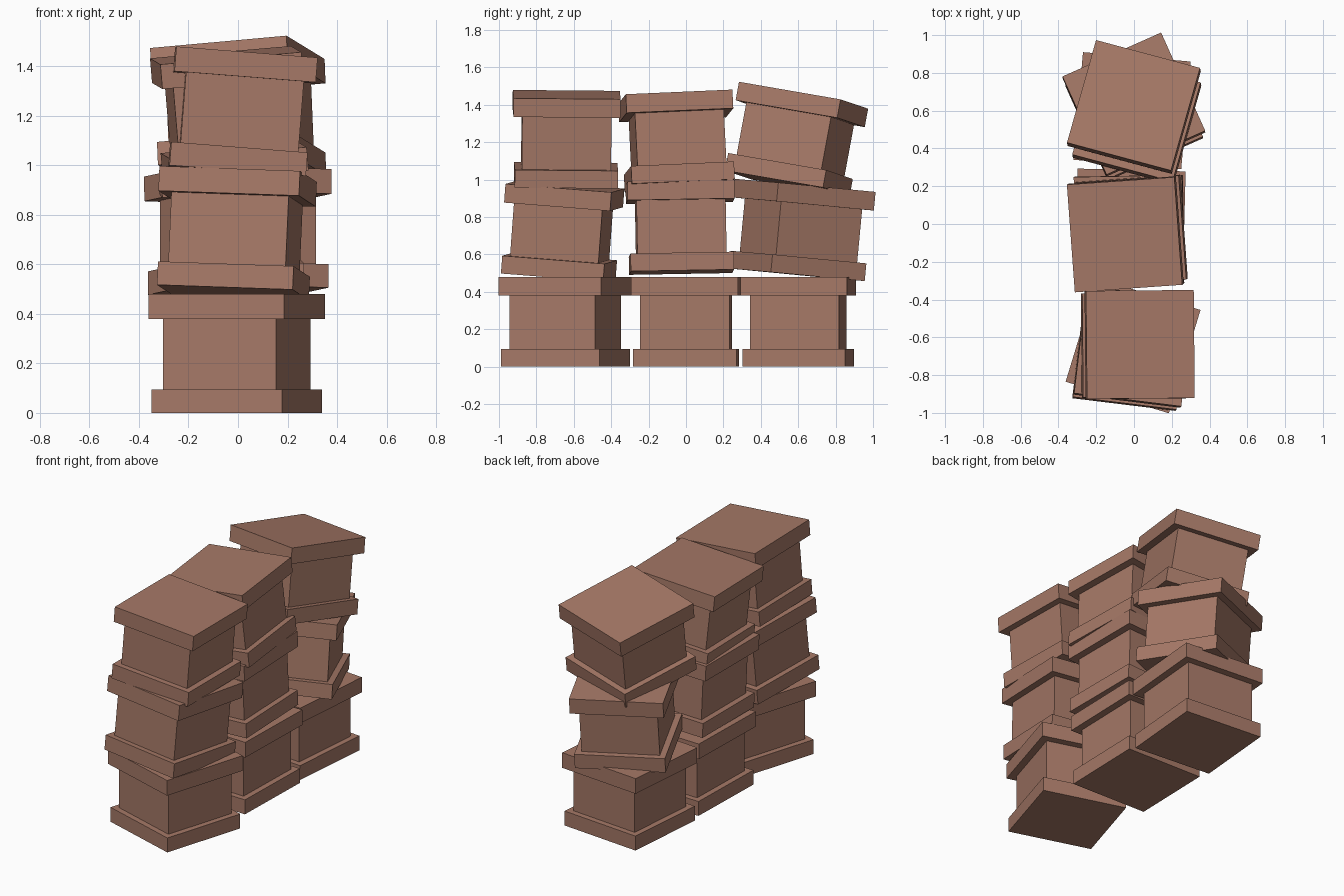
import bpy, bmesh, math
from mathutils import Matrix, Vector, Euler

if "Cube" in bpy.data.objects:
    bpy.data.objects.remove(bpy.data.objects["Cube"])

# one terracotta brown for everything
mat = bpy.data.materials.new("terracotta_brown")
mat.diffuse_color = (0.38, 0.19, 0.135, 1)
mat.use_nodes = True
mat.node_tree.nodes["Principled BSDF"].inputs["Base Color"].default_value = mat.diffuse_color

# each crate: lower rim, body, upper rim -> (width, z from, z to)
PARTS = [(0.552, 0.0, 0.095), (0.477, 0.085, 0.39), (0.572, 0.38, 0.48)]
HALF = 0.24


def crate(name, center, tilt_x, tilt_y, yaw):
    bm = bmesh.new()
    for width, z0, z1 in PARTS:
        m = Matrix.Translation((0, 0, (z0 + z1) / 2 - HALF)) @ Matrix.Diagonal((width, width, z1 - z0, 1))
        bmesh.ops.create_cube(bm, size=1, matrix=m)
    mesh = bpy.data.meshes.new(name)
    bm.to_mesh(mesh)
    bm.free()
    mesh.materials.append(mat)
    ob = bpy.data.objects.new(name, mesh)
    ob.location = center
    ob.rotation_euler = Euler([math.radians(a) for a in (tilt_x, tilt_y, yaw)])
    bpy.context.collection.objects.link(ob)


# three stacks of three, jostled: center, tilt x, tilt y, yaw
crates = {
    "front_crate_bottom": ((-0.005, -0.645, 0.24), 0, 0, -17),
    "front_crate_middle": ((-0.01, -0.665, 0.725), -4.5, 2, -7),
    "front_crate_top": ((0.015, -0.64, 1.215), -0.5, 4.5, 0.5),
    "centre_crate_bottom": ((-0.02, 0.0, 0.24), 0, 0, -1.5),
    "centre_crate_middle": ((-0.02, -0.028, 0.745), 1, -2, 1),
    "centre_crate_top": ((-0.03, -0.045, 1.205), 2.5, -5, 4),
    "back_crate_bottom": ((-0.01, 0.6, 0.24), 0, 0, -5),
    "back_crate_middle": ((0.0, 0.615, 0.73), -5, 2, 24),
    "back_crate_top": ((0.007, 0.585, 1.215), -9.5, -5, -15),
}
for name, args in crates.items():
    crate(name, *args)
